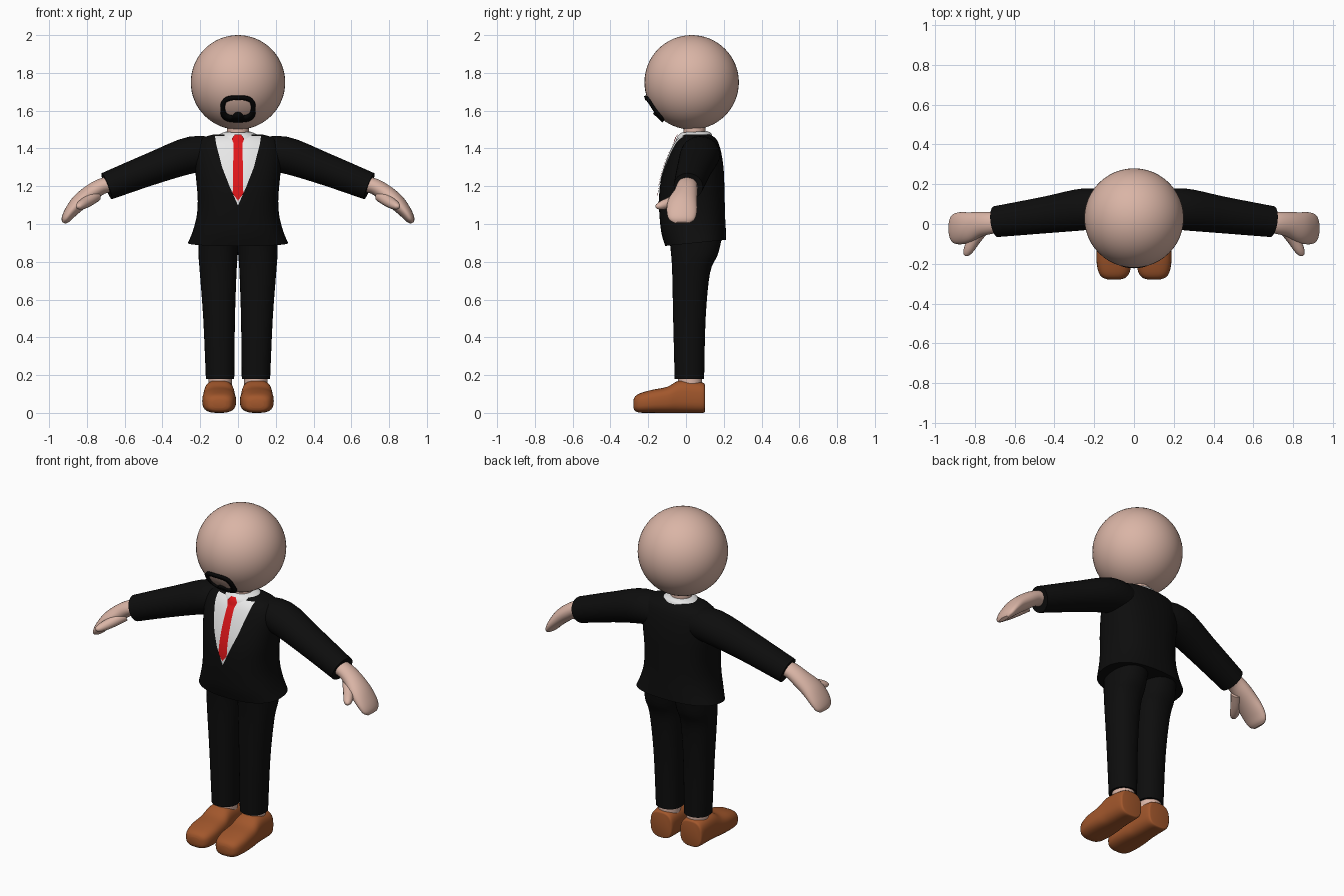
import bpy, bmesh, math
from mathutils import Vector
from mathutils.bvhtree import BVHTree

if "Cube" in bpy.data.objects:
    bpy.data.objects.remove(bpy.data.objects["Cube"])

X, Y, Z = Vector((1, 0, 0)), Vector((0, 1, 0)), Vector((0, 0, 1))


def material(name, rgb):
    m = bpy.data.materials.new(name)
    m.diffuse_color = (*rgb, 1)
    m.use_nodes = True
    m.node_tree.nodes["Principled BSDF"].inputs["Base Color"].default_value = m.diffuse_color
    return m


SKIN = material("skin", (0.70, 0.46, 0.38))
SUIT = material("suit_black", (0.004, 0.004, 0.004))
WHITE = material("shirt_white", (0.80, 0.80, 0.80))
RED = material("tie_red", (0.75, 0.008, 0.01))
BROWN = material("shoe_brown", (0.36, 0.095, 0.025))
HAIR = material("beard_black", (0.002, 0.002, 0.002))


def finish(name, bm, mat, recalc=True):
    if recalc:
        bmesh.ops.recalc_face_normals(bm, faces=bm.faces)
    me = bpy.data.meshes.new(name)
    bm.to_mesh(me)
    bm.free()
    me.materials.append(mat)
    ob = bpy.data.objects.new(name, me)
    bpy.context.collection.objects.link(ob)
    return ob


def smooth_stations(st, sub):
    """Catmull-Rom interpolation of all station values."""
    out = []
    for i in range(len(st) - 1):
        p0, p1, p2, p3 = st[max(i - 1, 0)], st[i], st[i + 1], st[min(i + 2, len(st) - 1)]
        for k in range(sub):
            t = k / sub
            out.append([0.5 * (2 * b + (c - a) * t + (2 * a - 5 * b + 4 * c - d) * t * t
                               + (3 * b - a - 3 * c + d) * t ** 3)
                        for a, b, c, d in zip(p0, p1, p2, p3)])
    return out + [list(st[-1])]


def oval(t, e):
    c, s = math.cos(t), math.sin(t)
    return (math.copysign(abs(c) ** (2 / e), c), math.copysign(abs(s) ** (2 / e), s))


def loft(name, st, mat, side=Y, along=None, n=32, e=2.0, sub=4, mirror=1):
    """Stations are (x, y, z, half_u, half_v, tilt); tilt leans the ring along the path."""
    st = smooth_stations([tuple(s) + (0,) * (6 - len(s)) for s in st], sub)
    pts = [Vector(s[:3]) for s in st]
    bm = bmesh.new()
    rings = []
    for i, s in enumerate(st):
        tan = along or (pts[min(i + 1, len(pts) - 1)] - pts[max(i - 1, 0)]).normalized()
        v = (side - tan * side.dot(tan)).normalized()
        u = v.cross(tan)
        v = v + tan * s[5]
        ring = []
        for k in range(n):
            a, b = oval(2 * math.pi * k / n, e)
            p = pts[i] + u * a * s[3] + v * b * s[4]
            ring.append(bm.verts.new((p.x * mirror, p.y, max(p.z, 0))))
        rings.append(ring)
    for r, q in zip(rings, rings[1:]):
        for k in range(n):
            bm.faces.new((r[k], r[(k + 1) % n], q[(k + 1) % n], q[k]))
    bm.faces.new(rings[0])
    bm.faces.new(rings[-1])
    return finish(name, bm, mat)


def front_plate(name, rows, mat, targets, gap, cols=10, steps=6):
    """Thin sheet given by (z, half_width) rows, laid on the front of the targets."""
    trees = [BVHTree.FromPolygons([v.co for v in o.data.vertices],
                                  [p.vertices for p in o.data.polygons]) for o in targets]
    dense = []
    for (z0, w0), (z1, w1) in zip(rows, rows[1:]):
        dense += [(z0 + (z1 - z0) * k / steps, w0 + (w1 - w0) * k / steps) for k in range(steps)]
    dense.append(rows[-1])
    bm = bmesh.new()
    grid, y = [], -0.05
    for z, w in dense:
        line = []
        for c in range(cols + 1):
            x = w * (2 * c / cols - 1)
            hits = [t.ray_cast(Vector((x, -2, z)), Y)[0] for t in trees]
            hits = [h.y for h in hits if h]
            y = min(hits) if hits else y
            line.append(bm.verts.new((x, y - gap, z)))
        grid.append(line)
    for a, b in zip(grid, grid[1:]):
        for c in range(cols):
            bm.faces.new((a[c], b[c], b[c + 1], a[c + 1]))
    return finish(name, bm, mat, recalc=False)


# Head and neck
bm = bmesh.new()
bmesh.ops.create_uvsphere(bm, u_segments=48, v_segments=32, radius=0.25)
bmesh.ops.translate(bm, verts=bm.verts, vec=(0, 0.03, 1.75))
finish("head", bm, SKIN)
loft("neck", [(0, 0.045, 1.42, 0.058, 0.058), (0, 0.045, 1.56, 0.058, 0.058)], SKIN, sub=1)

# Jacket body: z, half width, front y, back y, hem tilt
body = [(0.90, 0.265, -0.110, 0.213, 0.10), (0.96, 0.240, -0.130, 0.211, 0.05),
        (1.04, 0.219, -0.140, 0.207, 0), (1.12, 0.213, -0.143, 0.205, 0),
        (1.20, 0.218, -0.138, 0.203, 0), (1.28, 0.226, -0.120, 0.200, 0),
        (1.36, 0.232, -0.092, 0.190, 0), (1.42, 0.222, -0.064, 0.175, 0),
        (1.455, 0.190, -0.038, 0.155, 0), (1.475, 0.125, -0.012, 0.125, 0)]
jacket = loft("jacket", [(0, (f + b) / 2, z, w, (b - f) / 2, t) for z, w, f, b, t in body],
              SUIT, along=Z, n=48, e=2.4)

# Collar, shirt front and tie
collar = loft("collar", [(0, 0.040, 1.450, 0.116, 0.098, 0.20),
                         (0, 0.042, 1.473, 0.100, 0.088, 0.12),
                         (0, 0.045, 1.488, 0.068, 0.068, 0.05)], WHITE, along=Z)
front_plate("shirt_front", [(1.465, 0.122), (1.42, 0.115), (1.30, 0.084), (1.20, 0.045),
                            (1.10, 0.001)], WHITE, [jacket], 0.004)
front_plate("tie", [(1.475, 0.016), (1.452, 0.033), (1.425, 0.023), (1.30, 0.026),
                    (1.16, 0.028), (1.125, 0.001)], RED, [jacket, collar], 0.008)

# Limbs, mirrored
for label, m in (("left", 1), ("right", -1)):
    loft(label + "_sleeve", [(0.10, 0.075, 1.365, 0.085, 0.085), (0.24, 0.075, 1.367, 0.097, 0.105),
                             (0.45, 0.045, 1.295, 0.085, 0.092), (0.695, 0.012, 1.200, 0.074, 0.078)],
         SUIT, mirror=m)
    loft(label + "_hand", [(0.66, 0.010, 1.212, 0.042, 0.050), (0.72, 0.005, 1.200, 0.042, 0.055),
                           (0.78, -0.002, 1.163, 0.045, 0.063), (0.84, -0.018, 1.115, 0.043, 0.078),
                           (0.885, -0.022, 1.065, 0.034, 0.080), (0.912, -0.022, 1.025, 0.024, 0.068),
                           (0.922, -0.022, 1.006, 0.010, 0.040)], SKIN, mirror=m)
    loft(label + "_thumb", [(0.755, -0.015, 1.150, 0.034, 0.034), (0.800, -0.075, 1.118, 0.031, 0.030),
                            (0.830, -0.125, 1.100, 0.026, 0.024), (0.844, -0.152, 1.092, 0.016, 0.014),
                            (0.847, -0.160, 1.089, 0.004, 0.004)], SKIN, side=Z, n=16, mirror=m)
    loft(label + "_trouser_leg", [(0.095, 0.018, 0.18, 0.075, 0.078), (0.100, 0.018, 0.50, 0.084, 0.086),
                                  (0.105, 0.027, 0.74, 0.097, 0.100), (0.105, 0.045, 0.84, 0.104, 0.124),
                                  (0.100, 0.052, 0.95, 0.106, 0.143)],
         SUIT, along=Z, e=2.2, mirror=m)
    loft(label + "_ankle", [(0.095, 0.022, 0.12, 0.062, 0.064), (0.095, 0.022, 0.21, 0.062, 0.064)],
         SKIN, sub=1, mirror=m)
    loft(label + "_shoe", [(0.10, 0.100, 0.078, 0.062, 0.070), (0.10, 0.088, 0.080, 0.074, 0.080),
                           (0.10, 0.010, 0.086, 0.079, 0.086), (0.10, -0.045, 0.084, 0.082, 0.084),
                           (0.10, -0.100, 0.069, 0.087, 0.069), (0.10, -0.180, 0.061, 0.089, 0.061),
                           (0.10, -0.240, 0.053, 0.079, 0.052), (0.10, -0.268, 0.049, 0.060, 0.040),
                           (0.10, -0.278, 0.048, 0.035, 0.022)],
         BROWN, side=Z, along=-Y, e=2.8, mirror=m)


# Goatee ring wrapped on the head
def on_head(x, z):
    return (x, 0.03 - math.sqrt(0.251 ** 2 - x * x - (z - 1.75) ** 2), z)


bm = bmesh.new()
N = 64
pairs = []
for k in range(N):
    a, b = oval(2 * math.pi * k / N, 3)
    patch = 0.02 * max(0, 1 - (0.068 * a / 0.03) ** 2) if b < 0 else 0
    pairs.append((bm.verts.new(on_head(0.09 * a, 1.614 + 0.067 * b)),
                  bm.verts.new(on_head(0.068 * a, 1.617 + 0.043 * b + patch))))
for k in range(N):
    (o1, i1), (o2, i2) = pairs[k], pairs[(k + 1) % N]
    bm.faces.new((o1, o2, i2, i1))
goatee = finish("goatee", bm, HAIR, recalc=False)
sol = goatee.modifiers.new("thickness", 'SOLIDIFY')
sol.thickness, sol.offset = 0.012, 1

# Smooth shading with sharp hems
for ob in bpy.context.scene.objects:
    ob.select_set(True)
bpy.context.view_layer.objects.active = goatee
bpy.ops.object.shade_smooth_by_angle(angle=math.radians(40))
